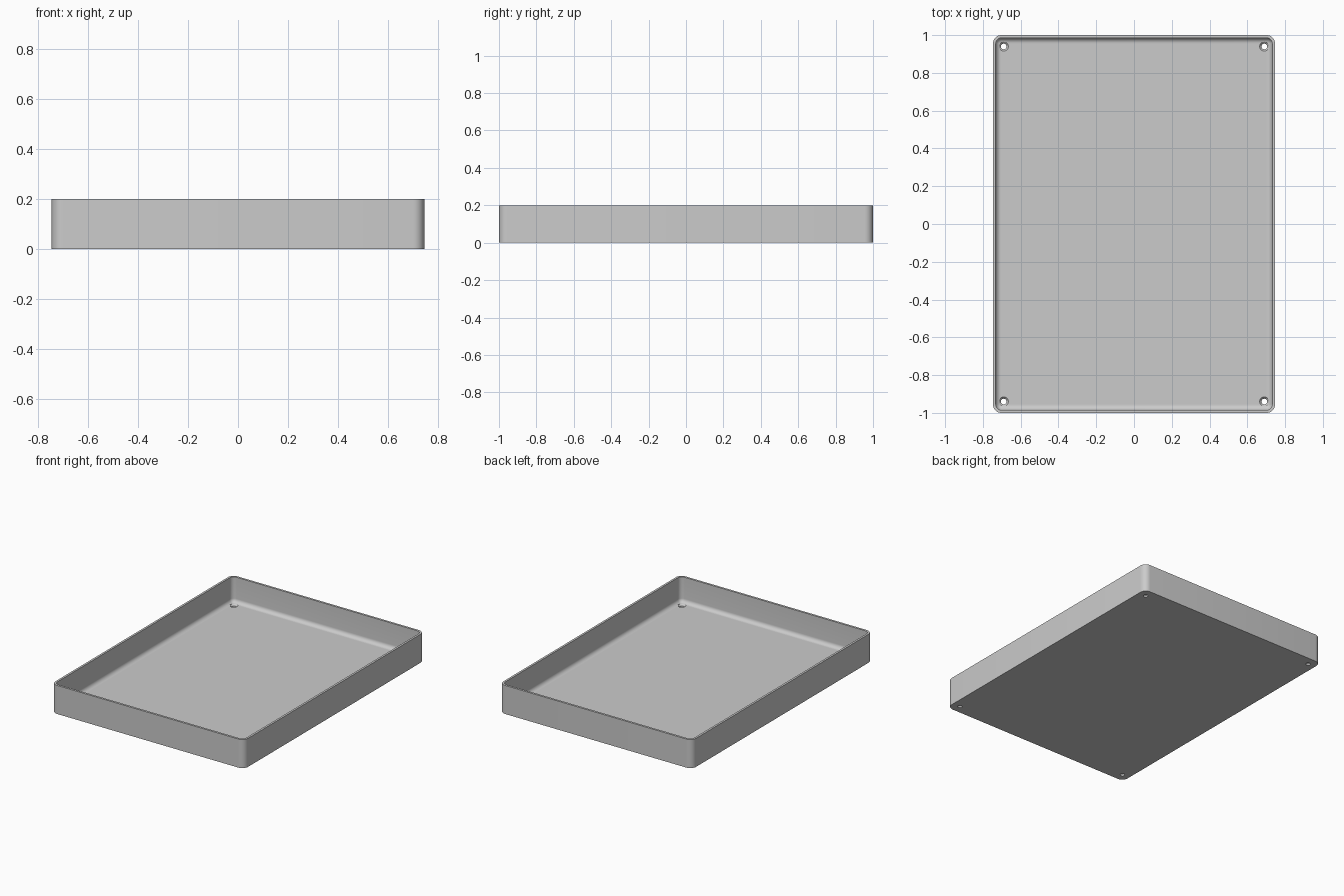
import bpy, bmesh, math

cube = bpy.data.objects.get("Cube")
if cube:
    bpy.data.objects.remove(cube, do_unlink=True)

HALF_X, HALF_Y, HEIGHT = 0.747, 1.0, 0.2
CORNER, WALL, FLOOR, FILLET = 0.045, 0.015, 0.022, 0.028
HOLE_X, HOLE_Y, HOLE_R, SINK_R = 0.69, 0.94, 0.015, 0.025
STEPS = 8

grey = bpy.data.materials.new("light grey")
grey.use_nodes = True
colour = (0.6, 0.6, 0.6, 1)
grey.diffuse_color = colour
grey.node_tree.nodes["Principled BSDF"].inputs["Base Color"].default_value = colour


def finish(name, bm):
    bmesh.ops.recalc_face_normals(bm, faces=bm.faces)
    mesh = bpy.data.meshes.new(name)
    bm.to_mesh(mesh)
    bm.free()
    mesh.materials.append(grey)
    obj = bpy.data.objects.new(name, mesh)
    bpy.context.collection.objects.link(obj)
    return obj


def skin(bm, loops):
    """Join equal vertex rings with quads and cap both ends."""
    for a, b in zip(loops, loops[1:]):
        for i in range(len(a)):
            j = (i + 1) % len(a)
            bm.faces.new((a[i], a[j], b[j], b[i]))
    bm.faces.new(loops[0])
    bm.faces.new(loops[-1])


def rounded_ring(bm, inset, z):
    """Rounded rectangle, set in from the outer wall."""
    ring, r = [], CORNER - inset
    for k, (sx, sy) in enumerate(((1, 1), (-1, 1), (-1, -1), (1, -1))):
        for s in range(STEPS + 1):
            a = (k + s / STEPS) * math.pi / 2
            ring.append(bm.verts.new((sx * (HALF_X - CORNER) + r * math.cos(a),
                                      sy * (HALF_Y - CORNER) + r * math.sin(a), z)))
    return ring


# Tray: outer wall, rim, inner wall, rounded floor edge
profile = [(0, 0), (0, HEIGHT), (WALL, HEIGHT)]
for s in range(STEPS + 1):
    a = s / STEPS * math.pi / 2
    profile.append((WALL + FILLET * (1 - math.cos(a)),
                    FLOOR + FILLET * (1 - math.sin(a))))
bm = bmesh.new()
skin(bm, [rounded_ring(bm, inset, z) for inset, z in profile])
tray = finish("tray", bm)

# Countersunk screw holes in the four corners
bm = bmesh.new()
for sx in (-1, 1):
    for sy in (-1, 1):
        rings = []
        for r, z in ((HOLE_R, -0.05), (HOLE_R, FLOOR - 0.01),
                     (SINK_R, FLOOR), (SINK_R, FLOOR + 0.05)):
            rings.append([bm.verts.new((sx * HOLE_X + r * math.cos(i * math.tau / 24),
                                        sy * HOLE_Y + r * math.sin(i * math.tau / 24), z))
                          for i in range(24)])
        skin(bm, rings)
cutter = finish("hole_cutter", bm)
cutter.hide_render = True
cutter.display_type = 'WIRE'

# Cut the holes, then remove the helper
cut = tray.modifiers.new("screw holes", 'BOOLEAN')
cut.operation = 'DIFFERENCE'
cut.solver = 'EXACT'
cut.object = cutter
bpy.context.view_layer.objects.active = tray
tray.select_set(True)
bpy.ops.object.modifier_apply(modifier=cut.name)
bpy.data.objects.remove(cutter, do_unlink=True)
bpy.ops.object.shade_smooth_by_angle(angle=math.radians(30))
